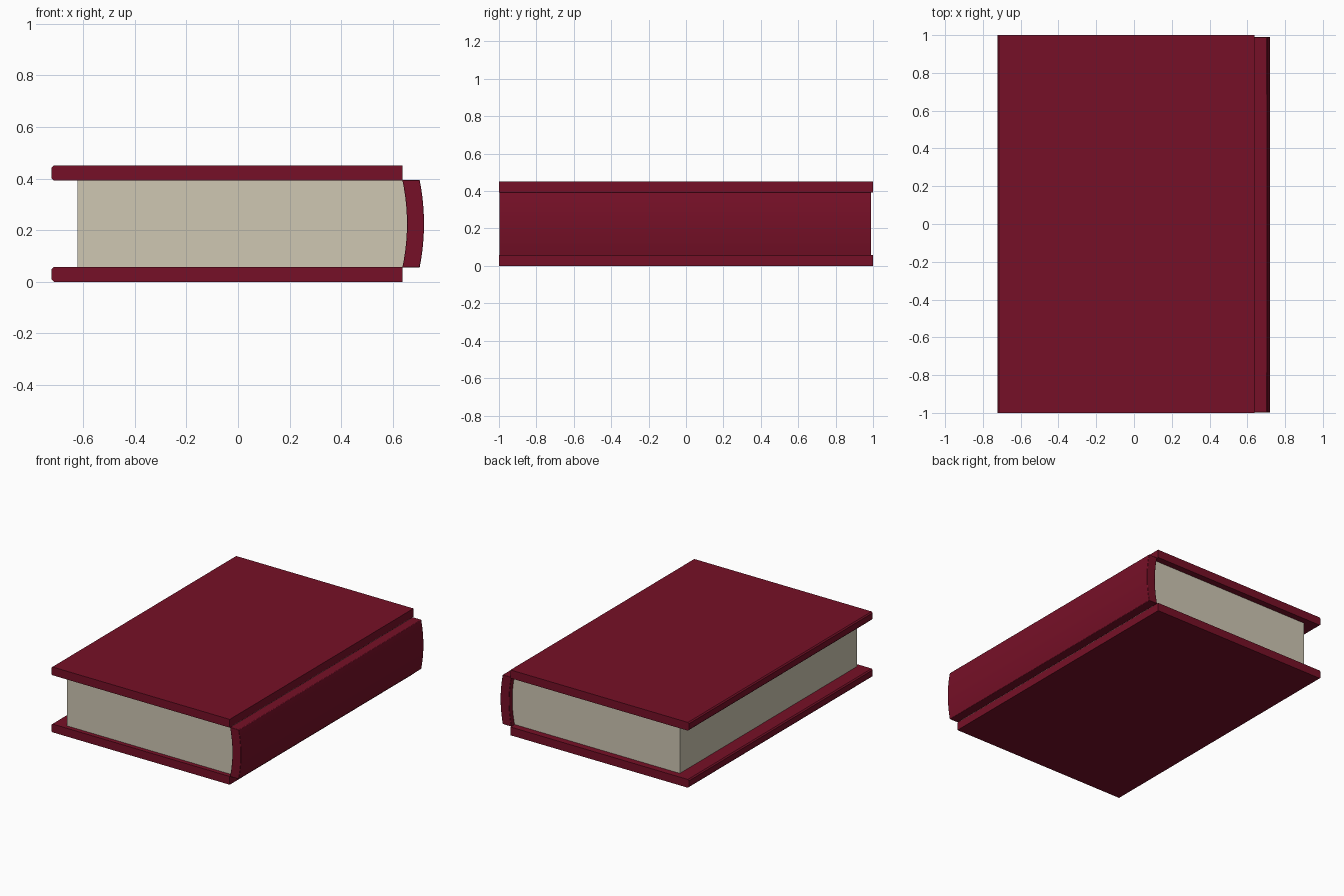
import bpy, bmesh

if "Cube" in bpy.data.objects:
    bpy.data.objects.remove(bpy.data.objects["Cube"])

def material(name, color):
    m = bpy.data.materials.new(name)
    m.diffuse_color = (*color, 1)
    m.use_nodes = True
    m.node_tree.nodes["Principled BSDF"].inputs["Base Color"].default_value = m.diffuse_color
    return m

RED = material("red_cloth", (0.18, 0.005, 0.02))
PAPER = material("paper", (0.62, 0.57, 0.45))

def extrude_profile(name, points, y0, y1, mat, bevel=0.0):
    """Extrude an x/z outline along y."""
    bm = bmesh.new()
    face = bm.faces.new([bm.verts.new((x, y0, z)) for x, z in points])
    ext = bmesh.ops.extrude_face_region(bm, geom=[face])
    verts = [v for v in ext["geom"] if isinstance(v, bmesh.types.BMVert)]
    bmesh.ops.translate(bm, verts=verts, vec=(0, y1 - y0, 0))
    bmesh.ops.recalc_face_normals(bm, faces=bm.faces)
    mesh = bpy.data.meshes.new(name)
    bm.to_mesh(mesh)
    bm.free()
    mesh.materials.append(mat)
    ob = bpy.data.objects.new(name, mesh)
    bpy.context.collection.objects.link(ob)
    if bevel:
        mod = ob.modifiers.new("soft_edges", "BEVEL")
        mod.width = bevel
        mod.segments = 2
    bpy.context.view_layer.objects.active = ob
    ob.select_set(True)
    bpy.ops.object.shade_smooth_by_angle(angle=0.5)
    ob.select_set(False)
    return ob

Z0, Z1, STEPS = 0.055, 0.395, 12

def arc(x_end, bulge):
    """Shallow bulging curve from the lower board to the upper board."""
    pts = []
    for i in range(STEPS + 1):
        t = i / STEPS
        pts.append((x_end + bulge * (1 - (2 * t - 1) ** 2), Z0 + (Z1 - Z0) * t))
    return pts

inner, outer = arc(0.637, 0.018), arc(0.704, 0.017)

# Boards: square at the hinge, eased at the fore edge
B = 0.008
for name, lo, hi in (("bottom_cover", 0.0, 0.057), ("top_cover", 0.393, 0.45)):
    extrude_profile(name, [(0.637, lo), (0.637, hi), (-0.722 + B, hi), (-0.722, hi - B),
                           (-0.722, lo + B), (-0.722 + B, lo)], -1.0, 1.0, RED)

# Rounded spine
extrude_profile("spine", outer + inner[::-1], -0.998, 0.99, RED, 0.003)

# Page block, curved against the spine
extrude_profile("pages", [(-0.622, Z1), (-0.622, Z0)] + inner, -0.97, 0.955, PAPER)
